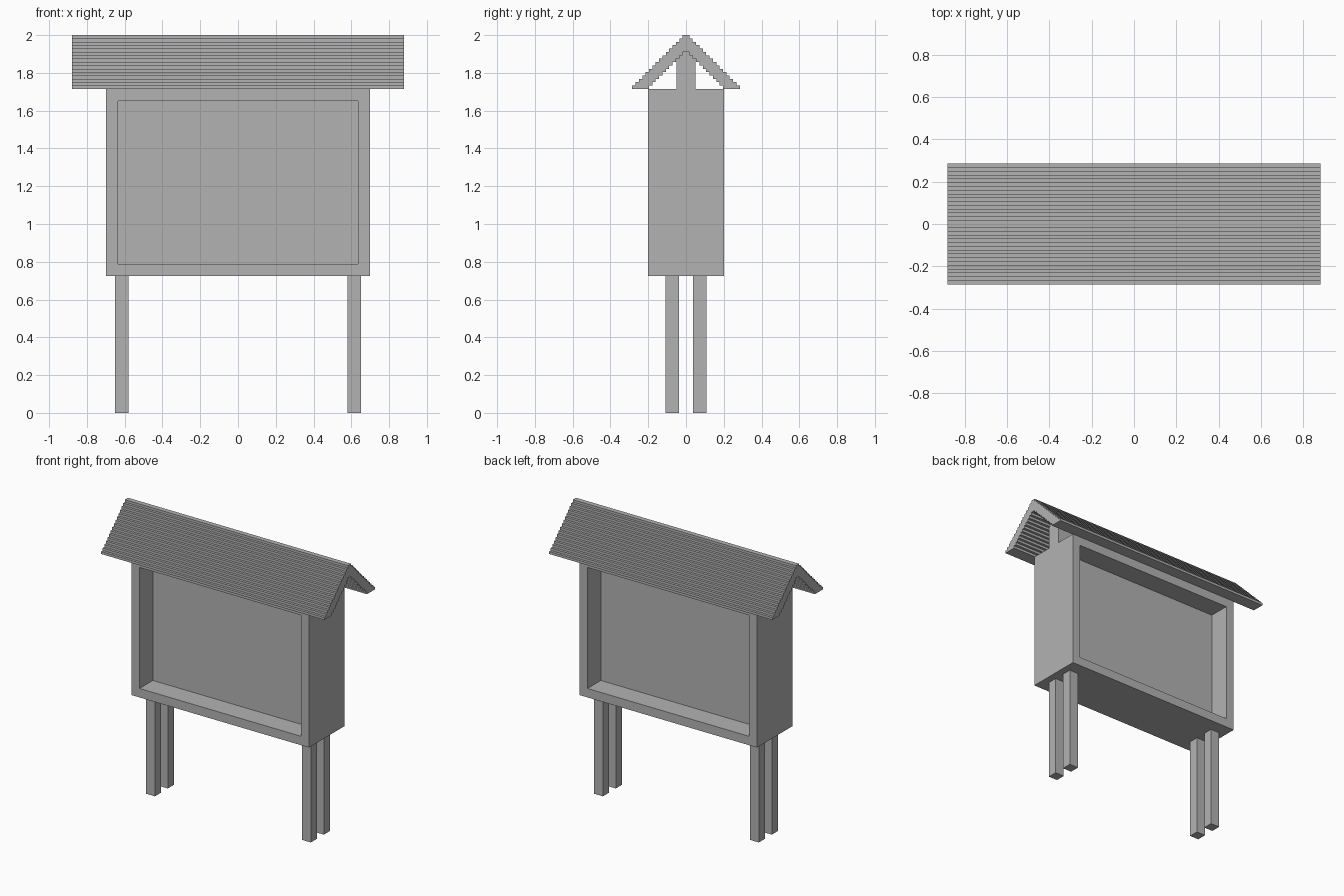
import bpy
import bmesh
from mathutils import Vector

old = bpy.data.objects.get("Cube")
if old:
    bpy.data.objects.remove(old, do_unlink=True)

# Single flat colour
grey = bpy.data.materials.new("plain grey")
grey.use_nodes = True
colour = (0.45, 0.45, 0.45, 1)
grey.diffuse_color = colour
grey.node_tree.nodes["Principled BSDF"].inputs["Base Color"].default_value = colour


def finish(name, bm):
    bmesh.ops.recalc_face_normals(bm, faces=bm.faces)
    mesh = bpy.data.meshes.new(name)
    bm.to_mesh(mesh)
    bm.free()
    mesh.materials.append(grey)
    obj = bpy.data.objects.new(name, mesh)
    bpy.context.collection.objects.link(obj)
    return obj


def box_mesh(low, high):
    bm = bmesh.new()
    bmesh.ops.create_cube(bm, size=1)
    low, high = Vector(low), Vector(high)
    bmesh.ops.scale(bm, vec=high - low, verts=bm.verts)
    bmesh.ops.translate(bm, vec=(low + high) / 2, verts=bm.verts)
    return bm


BASE, TOP = 0.725, 1.715

# Display case with a deep framed recess on the front and back
bm = box_mesh((-0.7, -0.2, BASE), (0.7, 0.2, TOP))
bm.normal_update()
panels = [f for f in bm.faces if abs(f.normal.y) > 0.9]
bmesh.ops.inset_individual(bm, faces=panels, thickness=0.09)
for face in bmesh.ops.extrude_discrete_faces(bm, faces=panels)["faces"]:
    side = 1 if face.calc_center_median().y > 0 else -1
    for v in face.verts:
        v.co.y = side * 0.05
finish("display_case", bm)

# Central board that carries the ridge
finish("ridge_board", box_mesh((-0.7, -0.05, TOP), (0.7, 0.05, 1.913)))

# Pairs of legs under each end
for x, x_name in ((-0.615, "right"), (0.615, "left")):
    for y, y_name in ((-0.073, "front"), (0.073, "back")):
        r = 0.035
        finish(f"{y_name}_{x_name}_leg",
               box_mesh((x - r, y - r, 0), (x + r, y + r, BASE)))

# Stepped gable roof: a staircase profile swept along x
LEVELS, THICK = 16, 5
step = (2 - TOP) / LEVELS
outer, inner = [], []
for k in range(LEVELS):
    z_top, z_low = 2 - k * step, 2 - (k + 1) * step
    y = (k + 1) * step
    outer += [(y, z_top), (y, z_low)]
    if k >= THICK:
        inner += [(y - THICK * step, z_top), (y - THICK * step, z_low)]
half = outer + inner[::-1]
profile = half + [(-y, z) for y, z in reversed(half)]

bm = bmesh.new()
end = bm.faces.new([bm.verts.new((-0.88, y, z)) for y, z in profile])
swept = bmesh.ops.extrude_face_region(bm, geom=[end], use_keep_orig=True)["geom"]
bmesh.ops.translate(bm, vec=(1.76, 0, 0),
                    verts=[g for g in swept if isinstance(g, bmesh.types.BMVert)])
finish("stepped_roof", bm)
